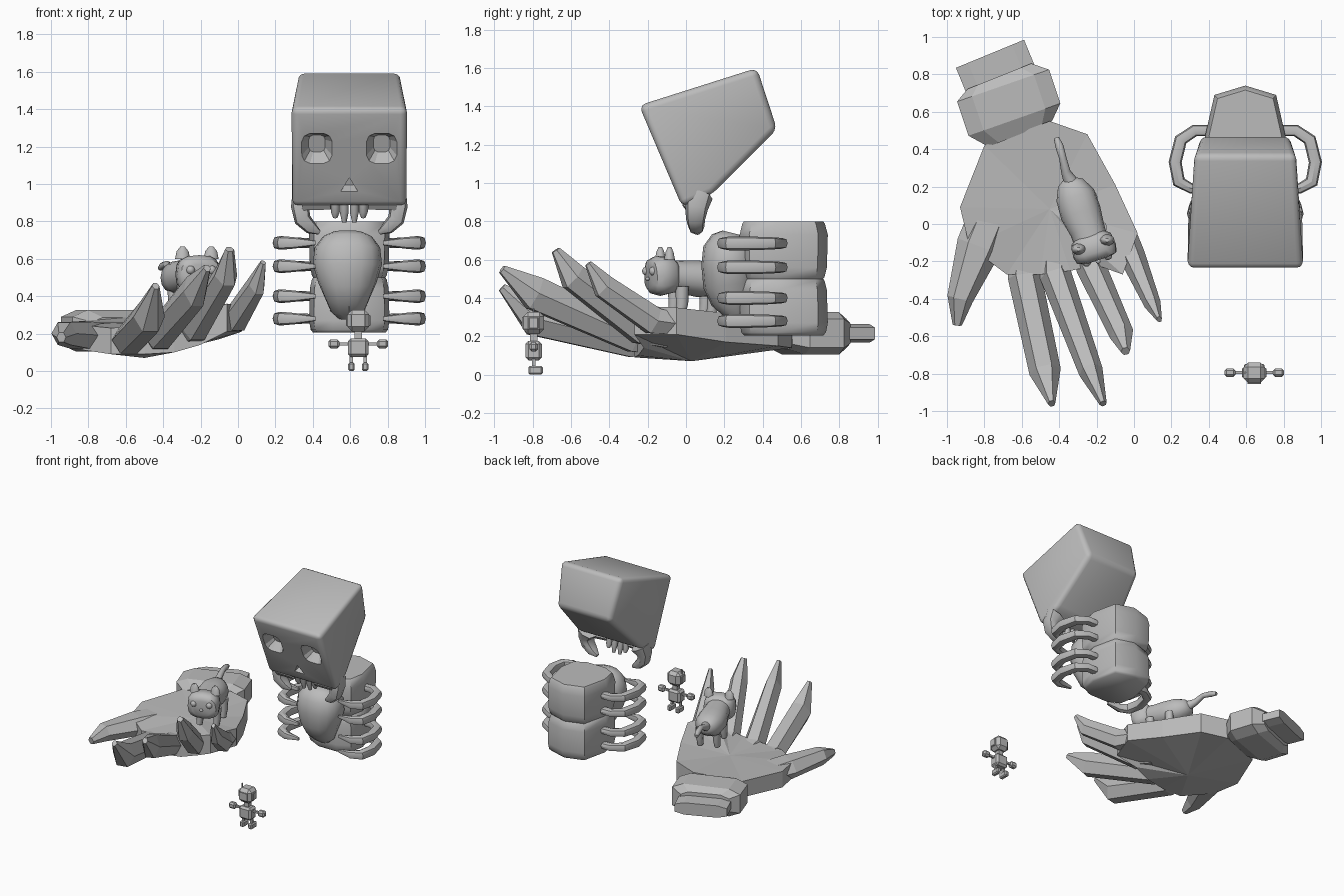
import bpy, bmesh, math
from mathutils import Vector, Matrix

grey = bpy.data.materials.new("plain_grey")
grey.diffuse_color = (0.5, 0.5, 0.5, 1)


def finish(name, bm, smooth=None):
    bmesh.ops.recalc_face_normals(bm, faces=bm.faces)
    me = bpy.data.meshes.new(name)
    bm.to_mesh(me)
    bm.free()
    me.materials.append(grey)
    ob = bpy.data.objects.new(name, me)
    bpy.context.collection.objects.link(ob)
    if smooth:
        me.polygons.foreach_set("use_smooth", [True] * len(me.polygons))
        me.set_sharp_from_angle(angle=math.radians(smooth))
    return ob


def loft(name, rows, n=6, power=1.0, up=(0, 0, 1), smooth=None, phase=0.0):
    """Skin rings along a path; each row is x, y, z, half width, half height."""
    bm = bmesh.new()
    pts = [Vector(r[:3]) for r in rows]
    rings = []
    for i, r in enumerate(rows):
        t = (pts[min(i + 1, len(pts) - 1)] - pts[max(i - 1, 0)]).normalized()
        u = t.cross(Vector(up)).normalized()
        v = u.cross(t)
        ring = []
        for k in range(n):
            a = math.tau * k / n + phase
            c, s = math.cos(a), math.sin(a)
            c = math.copysign(abs(c) ** power, c) if abs(c) > 1e-6 else 0
            s = math.copysign(abs(s) ** power, s) if abs(s) > 1e-6 else 0
            ring.append(bm.verts.new(pts[i] + u * c * r[3] + v * s * r[4]))
        rings.append(ring)
    for a, b in zip(rings, rings[1:]):
        for k in range(n):
            bm.faces.new((a[k], a[(k + 1) % n], b[(k + 1) % n], b[k]))
    bm.faces.new(rings[0][::-1])
    bm.faces.new(rings[-1])
    return finish(name, bm, smooth)


def box(name, c, size, bevel=0.0):
    bm = bmesh.new()
    bmesh.ops.create_cube(bm, size=1, matrix=Matrix.Translation(c) @ Matrix.Diagonal((*size, 1)))
    if bevel:
        bmesh.ops.bevel(bm, geom=bm.edges[:], offset=bevel, segments=1, affect='EDGES')
    return finish(name, bm)


def ball(name, c, size):
    bm = bmesh.new()
    bmesh.ops.create_uvsphere(bm, u_segments=14, v_segments=9, radius=1,
                              matrix=Matrix.Translation(c) @ Matrix.Diagonal((*size, 1)))
    return finish(name, bm, 60)


CX = 0.595  # centre line of the skeleton

# Skull: side profile given width, then rounded
profile = [(-.245, 1.405, .31), (.37, 1.6, .275), (.475, 1.28, .235), (.14, .945, .29), (-.02, .875, .31)]
bm = bmesh.new()
L = [bm.verts.new((CX - w, y, z)) for y, z, w in profile]
R = [bm.verts.new((CX + w, y, z)) for y, z, w in profile]
bm.faces.new(L)
bm.faces.new(R[::-1])
for i in range(5):
    j = (i + 1) % 5
    bm.faces.new((L[i], L[j], R[j], R[i]))
top = [e for e in bm.edges if all(v in (L[1], R[1], L[2], R[2], L[0], R[0]) for v in e.verts)]
bmesh.ops.bevel(bm, geom=bm.edges[:], offset=.035, segments=3, profile=.5, affect='EDGES')
skull = finish("skull", bm, 35)

# Eye sockets and nose cut into the tilted face
n = Vector((0, -.925, -.38))


def socket(name, x, z, rings, sides, power, phase):
    p = Vector((x, -.245 + (1.405 - z) * .425, z))
    rows = [(*(p + n * d), w, h) for d, w, h in rings]
    cut = loft(name, rows, sides, power, (0, .38, -.925) if sides == 3 else (0, -.38, .925), None, phase)
    cut.hide_render = True
    cut.hide_set(True)
    m = skull.modifiers.new(name, 'BOOLEAN')
    m.object = cut
    m.operation = 'DIFFERENCE'
    m.solver = 'EXACT'


for s in (-1, 1):
    socket("eye_cutter", CX + s * .173, 1.19, [(.03, .09, .096), (0, .083, .089), (-.07, .045, .05)], 12, .6, math.pi / 12)
socket("nose_cutter", CX, .985, [(.03, .058, .058), (0, .052, .052), (-.06, .028, .028)], 3, 1, -math.pi / 2)

# Cheek hooks on both sides, and the upper teeth
for s in (-1, 1):
    hook = [(.235, .07, .93, .075, .07), (.262, .055, .87, .05, .06), (.25, .05, .81, .045, .05),
            (.205, .055, .765, .035, .04), (.16, .06, .74, .012, .015)]
    loft("cheek_hook", [(CX + s * x, *r) for x, *r in hook], 8, .8, (0, 1, 0), 40)
    loft("cheek_bridge", [(CX + s * .25, .02, .885, .035, .03), (CX + s * .1, .01, .885, .03, .025)], 6)
for x, zt in ((-.075, .82), (-.027, .795), (.027, .795), (.075, .82)):
    loft("tooth", [(CX + x, .02, .91, .024, .024), (CX + x, .03, .85, .024, .022),
                   (CX + x, .04, zt, .012, .012)], 8, 1, (0, 1, 0), 50)

# Torso: two stacked barrels with a pointed back
plan = [(0, .74), (.165, .69), (.215, .47), (.19, .33), (.09, .28), (-.09, .28), (-.19, .33), (-.215, .47), (-.165, .69)]
for name, levels in (("upper_back", ((.80, .90), (.785, .94), (.73, 1), (.56, .98), (.51, .93), (.49, .86))),
                     ("lower_back", ((.51, .86), (.49, .93), (.44, .98), (.27, 1), (.22, .96), (.205, .9)))):
    bm = bmesh.new()
    rings = [[bm.verts.new((CX + x * k, .5 + (y - .5) * k, z)) for x, y in plan] for z, k in levels]
    for a, b in zip(rings, rings[1:]):
        for i in range(9):
            bm.faces.new((a[i], a[(i + 1) % 9], b[(i + 1) % 9], b[i]))
    bm.faces.new(rings[0])
    bm.faces.new(rings[-1])
    finish(name, bm, 50)

# Breast bone: smooth egg narrowing downward
loft("breast_bone", [(CX - .01, .24, .74, .08, .05), (CX - .01, .235, .72, .13, .10), (CX - .01, .23, .66, .175, .14),
                     (CX - .01, .225, .57, .185, .145), (CX - .01, .23, .47, .155, .14), (CX - .01, .25, .39, .12, .12),
                     (CX - .01, .27, .32, .09, .07), (CX - .01, .28, .285, .05, .04)], 16, .9, (0, 1, 0), 50)

# Four pairs of claw shaped ribs
for z in (.685, .56, .40, .28):
    for s in (-1, 1):
        path = [(.19, .50, .03, .025), (.27, .50, .032, .028), (.345, .45, .035, .032), (.375, .33, .035, .036),
                (.355, .225, .035, .036), (.29, .19, .028, .03), (.18, .19, .01, .012)]
        loft("rib", [(CX + s * x, y, z, w, h) for x, y, w, h in path], 8, .75, (0, 0, 1), 35)

# Palm: faceted slab with a hollow middle
edge = [(-.80, .42, .14, .27), (-.93, .09, .13, .26), (-.88, -.12, .12, .25), (-.68, -.27, .09, .23),
        (-.5, -.27, .09, .24), (-.34, -.25, .10, .26), (-.2, -.22, .14, .30), (-.06, -.27, .21, .36),
        (.02, -.05, .21, .35), (-.1, .21, .17, .32), (-.25, .48, .15, .31), (-.45, .55, .14, .30)]
bm = bmesh.new()
lo = [bm.verts.new((x, y, a)) for x, y, a, b in edge]
hi = [bm.verts.new((x, y, b)) for x, y, a, b in edge]
c0, c1 = bm.verts.new((-.5, .03, .07)), bm.verts.new((-.45, .08, .26))
for i in range(len(edge)):
    j = (i + 1) % len(edge)
    bm.faces.new((lo[i], lo[j], hi[j], hi[i]))
    bm.faces.new((lo[j], lo[i], c0))
    bm.faces.new((hi[i], hi[j], c1))
finish("palm", bm)

# Fingers, curling upward
loft("thumb", [(-.74, .1, .19, .12, .07), (-.83, -.12, .19, .12, .085), (-.93, -.4, .2, .07, .07), (-.945, -.54, .18, .025, .03)])
loft("index_finger", [(-.57, -.12, .16, .09, .07), (-.585, -.28, .165, .09, .085), (-.475, -.79, .29, .085, .10), (-.44, -.96, .455, .02, .025)])
loft("middle_finger", [(-.43, -.12, .17, .08, .07), (-.42, -.27, .19, .085, .085), (-.23, -.79, .425, .065, .10), (-.165, -.96, .55, .02, .025)])
loft("ring_finger", [(-.28, -.1, .2, .07, .07), (-.23, -.23, .23, .08, .085), (-.065, -.59, .51, .065, .08), (-.045, -.68, .65, .025, .025)])
loft("little_finger", [(-.06, -.02, .26, .06, .06), (-.01, -.17, .28, .07, .08), (.1, -.43, .46, .045, .07), (.135, -.51, .58, .015, .02)])

# Wrist cuff and forearm stub
loft("cuff", [(-.61, .485, .21, .19, .08), (-.64, .56, .215, .27, .115), (-.70, .74, .215, .27, .115),
              (-.72, .79, .215, .19, .08)], 8, .45, phase=math.pi / 8)
loft("forearm", [(-.70, .74, .215, .205, .05), (-.77, .91, .215, .205, .05)], 8, .5, phase=math.pi / 8)

# Small cat standing on the palm
loft("cat_body", [(-.345, .245, .51, .03, .03), (-.34, .22, .51, .07, .06), (-.315, .155, .5, .105, .09),
                  (-.285, .06, .5, .11, .095), (-.25, -.03, .51, .095, .085), (-.22, -.12, .52, .09, .08)], 16, .9, smooth=50)
loft("cat_head", [(-.24, -.05, .52, .07, .06), (-.23, -.08, .52, .11, .095), (-.21, -.145, .515, .12, .105),
                  (-.2, -.18, .51, .11, .09), (-.195, -.195, .51, .07, .06)], 16, .7, smooth=50)
loft("cat_tail", [(-.335, .22, .52, .04, .04), (-.365, .28, .54, .025, .025), (-.38, .35, .57, .02, .02),
                  (-.40, .42, .56, .022, .022), (-.415, .46, .55, .014, .014)], 10, smooth=60)
f, r = Vector((.3, -.954, 0)), Vector((.954, .3, 0))
for s in (-1, 1):
    p = Vector((-.22, -.11, .6)) + r * s * .08
    loft("cat_ear", [(*p, .04, .03), (p.x, p.y, .64, .032, .022), (p.x, p.y, .665, .012, .01)], 10, 1, (0, 1, 0), 60)
    ball("cat_eye", Vector((-.197, -.187, .54)) + r * s * .06, (.024, .024, .024))
    for k in (.0, .17):
        q = Vector((-.235, -.04, 0)) - f * k + r * s * .065
        loft("cat_leg", [(q.x, q.y, .46, .03, .035), (q.x, q.y, .37, .026, .032), (q.x, q.y - .01, .31, .02, .025)], 8, 1, (0, 1, 0), 60)
ball("cat_nose", (-.192, -.2, .5), (.014, .012, .01))

# Tiny robot
RX, RY = .643, -.795
box("robot_head", (RX, RY, .27), (.115, .11, .115), .025)
box("robot_face", (RX, RY - .056, .27), (.07, .009, .06))
box("robot_neck", (RX, RY, .195), (.04, .04, .05))
box("robot_body", (RX, RY, .125), (.108, .085, .1), .015)
for s in (-1, 1):
    box("robot_ear", (RX + s * .06, RY, .27), (.012, .05, .06), .004)
    box("robot_arm", (RX + s * .08, RY, .145), (.06, .016, .016))
    box("robot_hand", (RX + s * .13, RY, .145), (.06, .045, .048), .012)
    box("robot_leg", (RX + s * .037, RY, .06), (.018, .018, .06))
    box("robot_foot", (RX + s * .037, RY + .01, .0225), (.035, .075, .045), .008)
loft("robot_antenna", [(RX - .05, RY, .29, .006, .006), (RX - .05, RY, .345, .006, .006)], 6, 1, (0, 1, 0))
